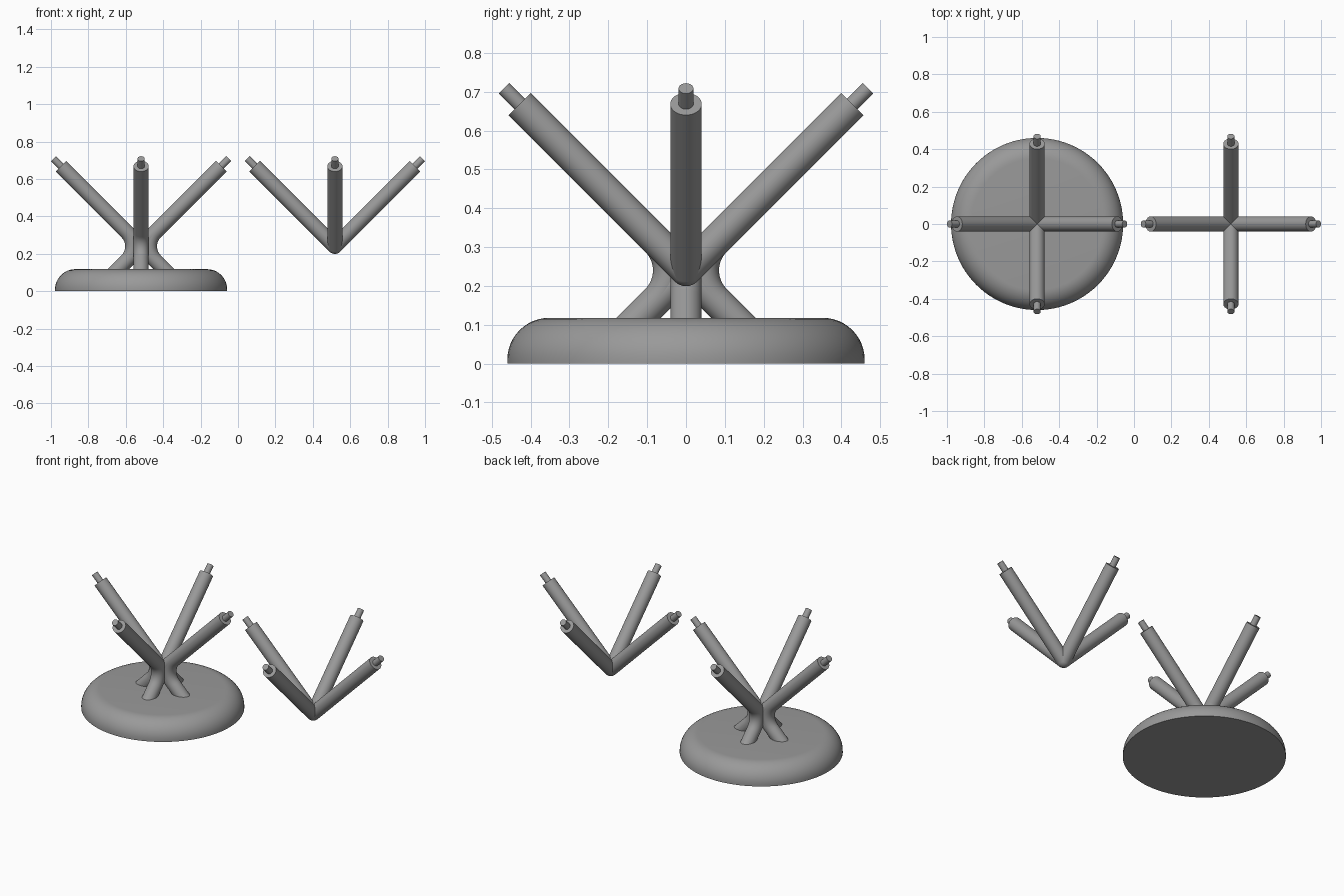
import bpy, bmesh, math
from mathutils import Vector, Matrix

if "Cube" in bpy.data.objects:
    bpy.data.objects.remove(bpy.data.objects["Cube"])

R_TUBE, R_PEG, HUB_Z, HUB_X = 0.0405, 0.019, 0.24, 0.518
S = math.sqrt(0.5)

grey = bpy.data.materials.new("matte grey")
grey.diffuse_color = (0.32, 0.32, 0.32, 1)
grey.use_nodes = True
grey.node_tree.nodes["Principled BSDF"].inputs["Base Color"].default_value = grey.diffuse_color


def finish(bm, name, matrix):
    """Turn a bmesh into a smooth shaded, placed object."""
    bmesh.ops.recalc_face_normals(bm, faces=bm.faces)
    bm.transform(matrix)
    mesh = bpy.data.meshes.new(name)
    bm.to_mesh(mesh)
    bm.free()
    mesh.materials.append(grey)
    ob = bpy.data.objects.new(name, mesh)
    bpy.context.collection.objects.link(ob)
    bpy.ops.object.select_all(action='DESELECT')
    ob.select_set(True)
    bpy.context.view_layer.objects.active = ob
    bpy.ops.object.shade_smooth_by_angle(angle=math.radians(35))
    return ob


def bridge(bm, rings, cap_start=True, cap_end=True):
    """Skin consecutive rings with quads and close the ends."""
    n = len(rings[0])
    for a, b in zip(rings, rings[1:]):
        for i in range(n):
            j = (i + 1) % n
            bm.faces.new((a[i], a[j], b[j], b[i]))
    if cap_start:
        bm.faces.new(rings[0])
    if cap_end:
        bm.faces.new(rings[-1])


def lathe(name, profile, matrix, n=40, cap_start=True):
    """Revolve (radius, height) points about the local z axis."""
    bm = bmesh.new()
    rings = [[bm.verts.new((r * math.cos(math.tau * i / n),
                            r * math.sin(math.tau * i / n), z))
              for i in range(n)] for r, z in profile]
    bridge(bm, rings, cap_start)
    return finish(bm, name, matrix)


def elbow(name, matrix, bend=0.067 + R_TUBE, n=40, steps=14):
    """Quarter bend that blends an upper arm into the leg below it."""
    bm = bmesh.new()
    cx = bend / S
    rings = []
    for k in range(steps + 1):
        t = math.radians(135 + 90 * k / steps)
        out = Vector((math.cos(t), 0, math.sin(t)))
        mid = Vector((cx, 0, 0)) + out * bend
        rings.append([bm.verts.new(
            mid + out * R_TUBE * math.cos(math.tau * i / n)
            + Vector((0, R_TUBE * math.sin(math.tau * i / n), 0)))
            for i in range(n)])
    bridge(bm, rings, False, False)
    return finish(bm, name, matrix)


# Arm with its stepped peg, measured along the tube axis
ARM_LEN, PEG_LEN = 0.4285 / S, 0.4685 / S
arm_profile = [(R_TUBE, 0), (R_TUBE, ARM_LEN), (R_PEG, ARM_LEN), (R_PEG, PEG_LEN)]
leg_profile = [(R_TUBE, 0), (R_TUBE, 0.25)]

for side, label in ((-1, "stand"), (1, "loose")):
    hub = Matrix.Translation((side * HUB_X, 0, HUB_Z))

    # Ball that rounds the bottom of the joint
    bm = bmesh.new()
    bmesh.ops.create_uvsphere(bm, u_segments=40, v_segments=20, radius=R_TUBE)
    finish(bm, label + "_joint_ball", hub)

    for q in range(4):
        turn = hub @ Matrix.Rotation(q * math.pi / 2, 4, 'Z')
        up = turn @ Matrix.Rotation(math.radians(45), 4, 'Y')
        lathe(f"{label}_arm_{q + 1}", arm_profile, up, cap_start=False)
        if side < 0:
            # Splayed legs sink into the base
            down = turn @ Matrix.Rotation(math.radians(135), 4, 'Y')
            lathe(f"stand_leg_{q + 1}", leg_profile, down, cap_start=False)
            elbow(f"stand_elbow_{q + 1}", turn)

# Round base with a rolled top edge
BASE_R, BASE_H, ROUND = 0.46, 0.118, 0.108
base_profile = [(BASE_R, 0)] + [
    (BASE_R - ROUND + ROUND * math.cos(math.pi / 2 * k / 12),
     BASE_H - ROUND + ROUND * math.sin(math.pi / 2 * k / 12)) for k in range(13)]
lathe("round_base", base_profile, Matrix.Translation((-HUB_X, 0, 0)), n=96)
